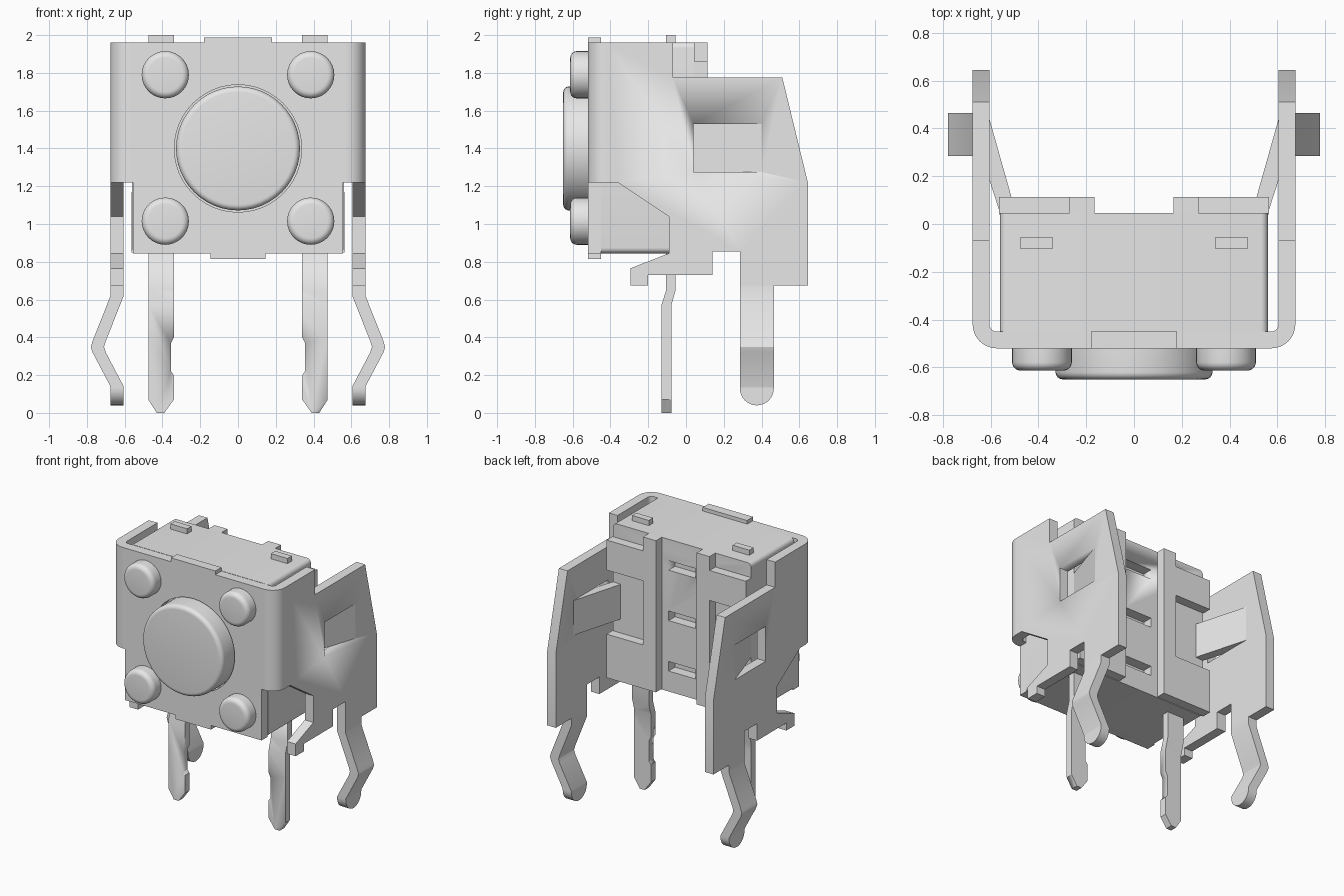
import bpy, bmesh, math
from mathutils import Vector

if "Cube" in bpy.data.objects:
    bpy.data.objects.remove(bpy.data.objects["Cube"], do_unlink=True)

grey = bpy.data.materials.new("light grey")
grey.use_nodes = True
grey.diffuse_color = (0.8, 0.8, 0.8, 1)
grey.node_tree.nodes["Principled BSDF"].inputs["Base Color"].default_value = (0.8, 0.8, 0.8, 1)


def finish(name, bm, smooth=True):
    bmesh.ops.recalc_face_normals(bm, faces=bm.faces)
    mesh = bpy.data.meshes.new(name)
    bm.to_mesh(mesh)
    bm.free()
    mesh.materials.append(grey)
    ob = bpy.data.objects.new(name, mesh)
    bpy.context.collection.objects.link(ob)
    if smooth:
        bpy.ops.object.select_all(action='DESELECT')
        ob.select_set(True)
        bpy.context.view_layer.objects.active = ob
        bpy.ops.object.shade_smooth_by_angle(angle=math.radians(30))
    return ob


def loft(name, rings):
    """Skin closed rings of equal length and cap both ends."""
    bm = bmesh.new()
    vs = [[bm.verts.new(p) for p in ring] for ring in rings]
    n = len(vs[0])
    for a, b in zip(vs, vs[1:]):
        for i in range(n):
            bm.faces.new((a[i], a[(i + 1) % n], b[(i + 1) % n], b[i]))
    bm.faces.new(vs[0])
    bm.faces.new(vs[-1])
    return finish(name, bm)


def prism(name, pts, axis, a, b, s=1):
    """Extrude a 2D outline along an axis; s = -1 mirrors it in x."""
    def place(p, t):
        x, y, z = {'X': (t, p[0], p[1]), 'Y': (p[0], t, p[1]), 'Z': (p[0], p[1], t)}[axis]
        return Vector((x * s, y, z))
    return loft(name, [[place(p, t) for p in pts] for t in (a, b)])


def box(name, x, y, z, s=1):
    return prism(name, [(x[0], y[0]), (x[1], y[0]), (x[1], y[1]), (x[0], y[1])], 'Z', z[0], z[1], s)


def cut(ob, cutter):
    mod = ob.modifiers.new("cut", 'BOOLEAN')
    mod.operation = 'DIFFERENCE'
    mod.solver = 'EXACT'
    mod.object = cutter
    cutter.hide_render = True
    bpy.context.view_layer.objects.active = ob
    bpy.ops.object.modifier_apply(modifier=mod.name)
    bpy.data.objects.remove(cutter, do_unlink=True)


def arc(cx, cy, r, a0, a1, n=6):
    return [(cx + r * math.cos(math.radians(a0 + (a1 - a0) * i / n)),
             cy + r * math.sin(math.radians(a0 + (a1 - a0) * i / n))) for i in range(n + 1)]


def knob(name, x, z, r, y0, y1, f, n=48):
    """Round button facing the front with a filleted rim."""
    prof = [(r, y0)] + [(r - f + f * math.cos(t), y1 + f - f * math.sin(t))
                        for t in [math.pi / 12 * i for i in range(7)]]
    return loft(name, [[(x + q * math.cos(2 * math.pi * k / n), y, z + q * math.sin(2 * math.pi * k / n))
                        for k in range(n)] for q, y in prof])


# Housing: rounded block with three slots in the back
X, Z0, Z1, R = 0.56, 0.845, 1.962, 0.03
outline = (arc(X - R, Z0 + R, R, -90, 0) + arc(X - R, Z1 - R, R, 0, 90)
           + arc(R - X, Z1 - R, R, 90, 180) + arc(R - X, Z0 + R, R, 180, 270))
housing = prism("housing", outline, 'Y', -0.45, 0.045)
for z in (1.03, 1.40, 1.77):
    cut(housing, box("slot_cutter", (-0.11, 0.11), (-0.03, 0.1), (z - 0.035, z + 0.035)))

# Front plate with top and bottom tabs and the button opening
half = [(0.145, 0.815), (0.145, 0.845), (0.555, 0.845), (0.555, 1.22), (0.575, 1.22),
        (0.575, 1.96), (0.18, 1.96), (0.18, 1.988)]
front_plate = prism("front_plate", half + [(-x, z) for x, z in reversed(half)], 'Y', -0.52, -0.45)
cut(front_plate, prism("hole_cutter", arc(0, 1.40, 0.337, 0, 352.5, 47), 'Y', -0.6, -0.455))

# Button and corner posts
knob("button", 0, 1.40, 0.328, -0.46, -0.65, 0.03)
for side, x in (("left", 0.385), ("right", -0.385)):
    for level, z in (("upper", 1.79), ("lower", 1.015)):
        knob(f"{level}_{side}_post", x, z, 0.125, -0.50, -0.613, 0.035, 32)

side_outline = [(-0.42, 1.96), (-0.07, 1.96), (-0.07, 1.775), (0.51, 1.775), (0.645, 1.22),
                (0.645, 0.675), (0.285, 0.675), (0.285, 0.855), (0.14, 0.855), (0.14, 0.73),
                (-0.20, 0.73), (-0.20, 0.675), (-0.295, 0.675), (-0.295, 0.765), (-0.09, 0.845),
                (-0.09, 1.04), (-0.36, 1.22), (-0.42, 1.22)]
flange_outline = [(0.165, 0.85), (0.565, 0.85), (0.565, 1.17), (0.27, 1.17), (0.27, 1.64),
                  (0.565, 1.64), (0.565, 1.86), (0.27, 1.86), (0.27, 1.962), (0.165, 1.962)]
pin_outline = [(0.34, 0.86), (0.34, 0.40), (0.355, 0.37), (0.355, 0.22), (0.34, 0.20), (0.34, 0.07),
               (0.39, 0.0), (0.43, 0.0), (0.475, 0.07), (0.475, 0.86)]
pin_bend = [(-0.105, 0.87), (-0.105, 0.65), (-0.13, 0.57), (-0.13, 0.0),
            (-0.078, 0.0), (-0.078, 0.57), (-0.055, 0.65), (-0.055, 0.87)]
# Spring leg rows: height, outward offset, half width
leg_rows = [(0.70, 0, 0.09), (0.62, 0, 0.09), (0.38, 0.095, 0.09), (0.35, 0.104, 0.09),
            (0.32, 0.095, 0.09), (0.14, 0, 0.09)]
leg_rows += [(0.13 - 0.09 * math.sin(t), 0, 0.09 * math.cos(t))
             for t in [math.radians(a) for a in range(0, 90, 11)]]

for side, s in (("left", 1), ("right", -1)):
    # Side plate with window, bent corner and inward tongue
    plate = prism(f"{side}_side_plate", side_outline, 'X', 0.605, 0.675, s)
    cut(plate, box("window_cutter", (0.5, 0.8), (0.04, 0.40), (1.275, 1.53), s))
    prism(f"{side}_bend", arc(0.575, -0.42, 0.10, -90, 0, 8) + arc(0.575, -0.42, 0.03, 0, -90, 8),
          'Z', 1.22, 1.96, s)
    prism(f"{side}_tongue", [(0.605, 0.44), (0.675, 0.40), (0.56, 0.045), (0.495, 0.05)],
          'Z', 1.275, 1.53, s)
    # Spring leg with a rounded tip
    loft(f"{side}_spring_leg",
         [[(s * (0.605 + o), 0.375 - w, z), (s * (0.675 + o), 0.375 - w, z),
           (s * (0.675 + o), 0.375 + w, z), (s * (0.605 + o), 0.375 + w, z)] for z, o, w in leg_rows])
    # Back flange with a recess for the tongue
    prism(f"{side}_back_flange", flange_outline, 'Y', 0.04, 0.113, s)
    # Contact pin: bent strip trimmed to its front outline
    pin = prism(f"{side}_pin", pin_bend, 'X', 0.34, 0.475, s)
    mod = pin.modifiers.new("trim", 'BOOLEAN')
    mod.operation, mod.solver = 'INTERSECT', 'EXACT'
    trim = prism("pin_trim", pin_outline, 'Y', -0.3, 0.1, s)
    mod.object = trim
    bpy.context.view_layer.objects.active = pin
    bpy.ops.object.modifier_apply(modifier=mod.name)
    bpy.data.objects.remove(trim, do_unlink=True)
    # Pin end showing on top of the housing
    box(f"{side}_pin_top", (0.34, 0.475), (-0.105, -0.055), (1.94, 2.0), s)
